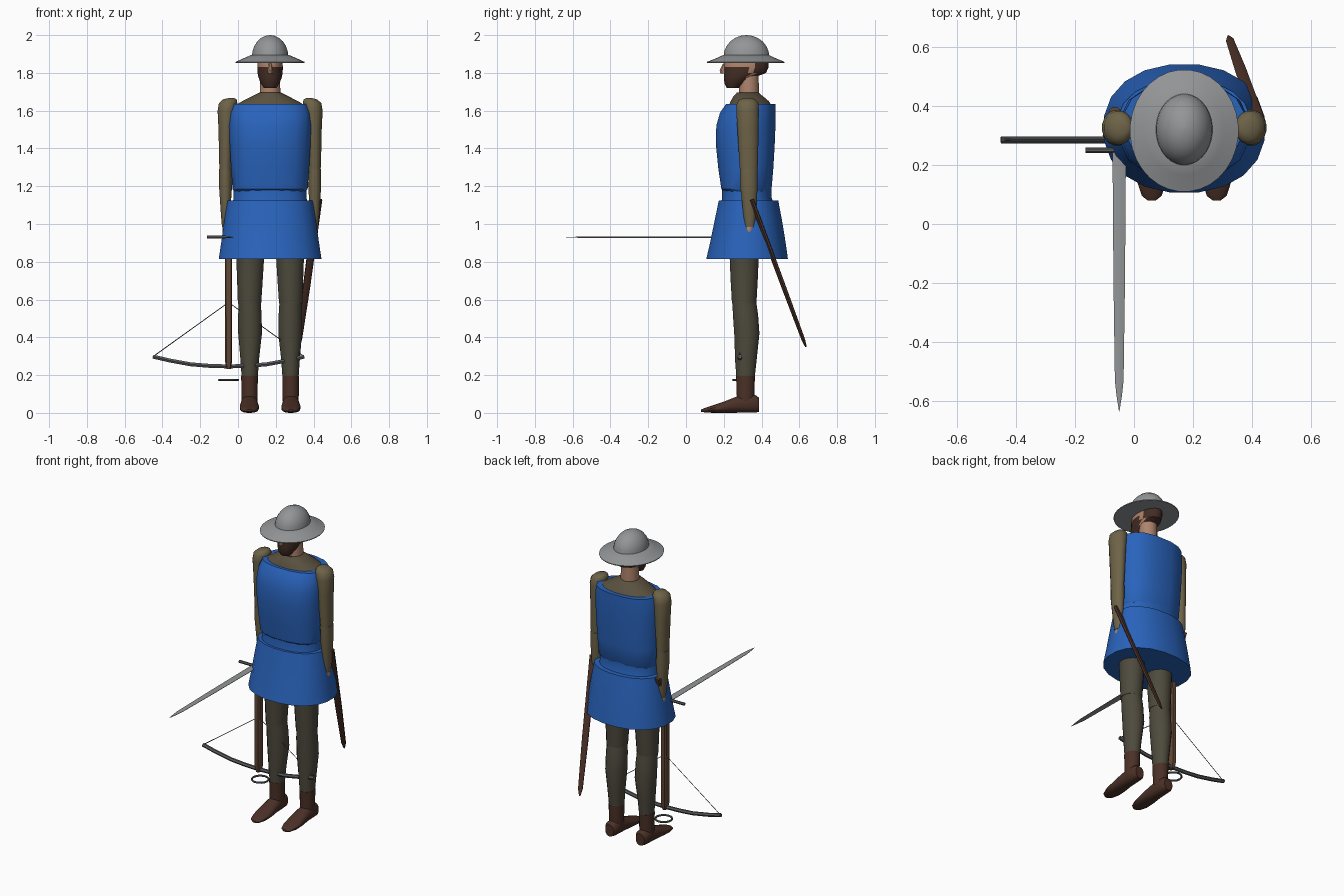
import bpy, bmesh, math
from mathutils import Vector

if "Cube" in bpy.data.objects:
    bpy.data.objects.remove(bpy.data.objects["Cube"])

CX, CY = 0.17, 0.32   # body axis


def material(name, *rgb):
    m = bpy.data.materials.new(name)
    m.use_nodes = True
    m.diffuse_color = (*rgb, 1)
    b = m.node_tree.nodes["Principled BSDF"]
    b.inputs["Base Color"].default_value = (*rgb, 1)
    b.inputs["Roughness"].default_value = 0.7
    return m


BLUE = material("blue cloth", .022, .125, .5)
STEEL = material("steel", .29, .3, .31)
IRON = material("dark iron", .1, .105, .11)
SKIN = material("skin", .42, .23, .15)
HAIR = material("dark brown hair", .055, .025, .017)
LEATHER = material("brown leather", .07, .03, .02)
WOOD = material("wood", .12, .063, .035)
SLEEVE = material("olive sleeve", .155, .125, .065)
COLLAR = material("drab collar", .1, .08, .048)
HOSE = material("drab hose", .075, .068, .046)


def finish(ob, mat, angle=35):
    if not ob.data.materials:
        ob.data.materials.append(mat)
    bpy.ops.object.select_all(action='DESELECT')
    ob.select_set(True)
    bpy.context.view_layer.objects.active = ob
    bpy.ops.object.shade_smooth_by_angle(angle=math.radians(angle))
    return ob


def mesh_object(name, bm, mat, angle=35):
    bmesh.ops.recalc_face_normals(bm, faces=bm.faces)
    me = bpy.data.meshes.new(name)
    bm.to_mesh(me)
    bm.free()
    ob = bpy.data.objects.new(name, me)
    bpy.context.collection.objects.link(ob)
    return finish(ob, mat, angle)


def loft(name, rings, mat, n=16, power=2.0, axis='Z', angle=35):
    """Rings are (position on axis, centre u, centre v, radius u, radius v)."""
    bm = bmesh.new()
    loops = []
    for t, cu, cv, ru, rv in rings:
        loop = []
        for i in range(n):
            a = 2 * math.pi * (i + .5) / n
            c, s = math.cos(a), math.sin(a)
            u = cu + ru * math.copysign(abs(c) ** (2 / power), c)
            v = cv + rv * math.copysign(abs(s) ** (2 / power), s)
            loop.append(bm.verts.new((u, v, t) if axis == 'Z' else (u, t, v)))
        loops.append(loop)
    for a, b in zip(loops, loops[1:]):
        for i in range(n):
            j = (i + 1) % n
            bm.faces.new((a[i], a[j], b[j], b[i]))
    bm.faces.new(loops[0])
    bm.faces.new(loops[-1])
    return mesh_object(name, bm, mat, angle)


def body(name, rings, mat, **kw):
    """Loft centred on the body axis: (z, radius x, front y, back y)."""
    return loft(name, [(z, CX, (f + b) / 2, rx, (b - f) / 2) for z, rx, f, b in rings], mat, **kw)


def ball(name, centre, radii, mat):
    bm = bmesh.new()
    bmesh.ops.create_uvsphere(bm, u_segments=16, v_segments=10, radius=1)
    for v in bm.verts:
        v.co = Vector(a * b + c for a, b, c in zip(v.co, radii, centre))
    return mesh_object(name, bm, mat, 60)


def tube(name, points, r, mat, cyclic=False, res=1):
    cu = bpy.data.curves.new(name, 'CURVE')
    cu.dimensions = '3D'
    cu.bevel_depth, cu.bevel_resolution, cu.use_fill_caps = r, res, True
    sp = cu.splines.new('POLY')
    sp.points.add(len(points) - 1)
    for p, co in zip(sp.points, points):
        p.co = (*co, 1)
    sp.use_cyclic_u = cyclic
    ob = bpy.data.objects.new(name, cu)
    bpy.context.collection.objects.link(ob)
    bpy.ops.object.select_all(action='DESELECT')
    ob.select_set(True)
    bpy.context.view_layer.objects.active = ob
    bpy.ops.object.convert(target='MESH')
    return finish(bpy.context.object, mat)


# Surcoat: skirt, waistband and chest
body("skirt", [(.815, .275, .105, .542), (.9, .262, .125, .53), (1.02, .245, .15, .51),
               (1.125, .228, .172, .49)], BLUE, n=20, power=2.2)
body("waistband", [(1.11, .2, .185, .465), (1.14, .195, .19, .455), (1.19, .195, .19, .455)],
     BLUE, n=20, power=2.3)
body("chest", [(1.17, .19, .2, .445), (1.185, .202, .185, .455), (1.3, .21, .168, .465),
               (1.42, .217, .156, .472), (1.52, .22, .158, .476), (1.59, .217, .178, .476),
               (1.635, .205, .21, .475)], BLUE, n=16, power=2.5)
body("collar", [(1.625, .19, .225, .455), (1.65, .15, .235, .44), (1.675, .1, .25, .41),
                (1.695, .06, .268, .385)], COLLAR, n=20, power=2.2)

# Neck and head; beard and hair are chosen by face position
body("neck", [(1.66, .056, .278, .388), (1.8, .053, .28, .385)], SKIN)
head = body("head", [(1.72, .034, .215, .28), (1.745, .05, .203, .32), (1.775, .062, .2, .36),
                     (1.8, .067, .2, .425), (1.83, .068, .202, .438), (1.87, .066, .205, .436),
                     (1.92, .045, .25, .4)], SKIN, n=24)
head.data.materials.append(HAIR)
for p in head.data.polygons:
    c = p.center
    if (c.z < 1.83 and c.y < .325) or (c.z > 1.78 and c.y > .36):
        p.material_index = 1
loft("nose", [(1.797, CX, .2, .016, .02), (1.815, CX, .195, .015, .018), (1.85, CX, .205, .008, .01)],
     SKIN, n=8)

# Wide-brimmed helmet
body("helmet_brim", [(1.853, .183, .11, .522), (1.858, .184, .109, .523), (1.88, .135, .165, .47),
                     (1.895, .1, .198, .44)], STEEL, n=32)
dome = [(1.885 + .115 * math.sin(a), .097 * math.cos(a), CY - .122 * math.cos(a), CY + .122 * math.cos(a))
        for a in (math.radians(d) for d in (0, 15, 30, 45, 60, 75, 88))]
body("helmet_dome", dome, STEEL, n=32)

# Arms, legs and feet on both sides
for side, s in (("left", 1), ("right", -1)):
    def limb(name, rings, mat, **kw):
        return loft(side + "_" + name, [(z, CX + s * x, y, rx, ry) for z, x, y, rx, ry in rings], mat, **kw)

    limb("upper_arm", [(1.27, .236, .332, .031, .046), (1.32, .236, .332, .034, .05),
                       (1.5, .232, .328, .042, .057), (1.6, .228, .326, .051, .061),
                       (1.64, .222, .326, .05, .058), (1.66, .213, .326, .036, .042),
                       (1.667, .205, .326, .014, .018)], SLEEVE, angle=50)
    limb("forearm", [(.985, .233, .337, .022, .026), (1.05, .236, .337, .025, .034),
                     (1.2, .236, .333, .035, .047), (1.29, .236, .332, .034, .048)], SLEEVE)
    ball(side + "_hand", (CX + s * .233, .335, .972), (.02, .022, .035), SKIN)
    limb("thigh", [(.58, .109, .308, .063, .066), (.7, .107, .308, .069, .073),
                   (.86, .105, .308, .077, .08)], HOSE)
    limb("shin", [(.18, .108, .315, .043, .049), (.28, .108, .317, .05, .058),
                  (.42, .106, .322, .064, .068), (.52, .107, .315, .063, .068),
                  (.595, .109, .308, .06, .064)], HOSE)
    limb("boot_shaft", [(.06, .109, .315, .043, .046), (.195, .109, .315, .045, .051)], LEATHER)
    fx = CX + s * .11
    loft(side + "_shoe", [(.08, fx, .012, .014, .006), (.095, fx, .014, .034, .011),
                          (.14, fx, .02, .049, .02), (.2, fx, .03, .051, .03),
                          (.27, fx, .044, .045, .044), (.32, fx, .049, .043, .049),
                          (.37, fx, .048, .041, .046), (.387, fx, .042, .03, .038)],
         LEATHER, axis='Y', power=2.3)

# Sword: diamond blade pointing forward, cross guard, grip and pommel
SX, SZ = -.05, .93
blade = loft("sword_blade", [(.25, 0, 0, .034, .005), (-.2, 0, 0, .029, .005), (-.53, 0, 0, .022, .004),
                             (-.58, 0, 0, .014, .003), (-.635, 0, 0, .001, .001)],
             STEEL, n=8, axis='Y', angle=10, power=1.4)
blade.location = (SX, 0, SZ)
blade.scale.x = .75
tube("sword_guard", [(SX - .115, .25, SZ), (SX + .115, .25, SZ)], .009, IRON)
tube("sword_grip", [(SX, .25, SZ), (SX, .37, SZ)], .013, LEATHER)
ball("sword_pommel", (SX, .38, SZ), (.02, .02, .02), IRON)

# Scabbard: flat tapered sheath hanging back from the left hip
top, tip = Vector((.425, .345, 1.13)), Vector((.32, .635, .35))
length = (tip - top).length
sheath = loft("scabbard", [(0, 0, 0, .022, .011), (length * .6, 0, 0, .02, .01),
                           (length * .95, 0, 0, .014, .008), (length, 0, 0, .004, .004)],
              LEATHER, n=8, power=3)
sheath.location = top
sheath.rotation_euler = (tip - top).to_track_quat('Z', 'Y').to_euler()

# Crossbow hanging nose-down by the right leg
BX, BY = -.05, .285
loft("crossbow_stock", [(.232, BX, BY, .012, .018), (.27, BX, BY, .019, .026), (.6, BX, BY, .02, .027),
                        (.88, BX, BY, .02, .026), (.96, BX - .005, BY + .02, .018, .023),
                        (1.04, BX - .01, BY + .055, .018, .021), (1.12, BX - .015, BY + .088, .018, .022)],
     WOOD, n=8, power=4)
half = [(.4, .298), (.31, .277), (.2, .257), (.1, .249)]
arc = [(BX - x, BY, z) for x, z in half] + [(BX, BY, .246)] + [(BX + x, BY, z) for x, z in reversed(half)]
tube("crossbow_bow", arc, .012, IRON)
tube("crossbow_string", [arc[0], (BX, BY, .585), arc[-1]], .0025, IRON, res=0)
ring = [(BX + .05 * math.cos(a), BY + .015 + .05 * math.sin(a), .175)
        for a in (2 * math.pi * i / 16 for i in range(16))]
tube("crossbow_stirrup", ring, .006, IRON, cyclic=True)
